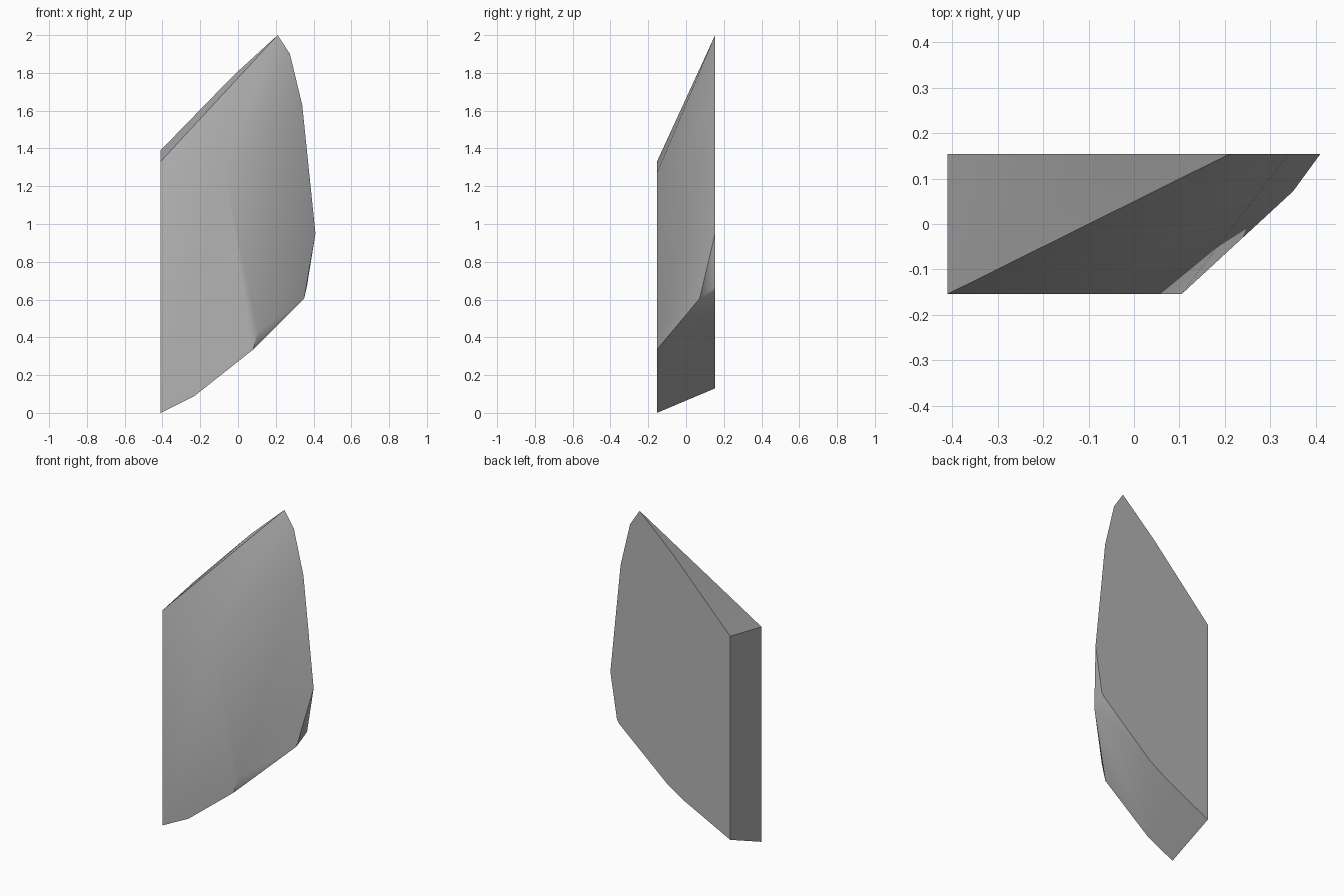
import bpy
import bmesh
from math import radians

if "Cube" in bpy.data.objects:
    bpy.data.objects.remove(bpy.data.objects["Cube"], do_unlink=True)

HALF_DEPTH = 0.154

# Outlines (x, z) of the flat front and the flat back of the shard
front_outline = [(-0.41, 0), (-0.23, 0.09), (0.08, 0.335), (0.105, 0.43),
                 (-0.07, 1.27), (-0.41, 1.33)]
back_outline = [(-0.41, 0.13), (-0.1, 0.285), (0.02, 0.36), (0.35, 0.645),
                (0.365, 0.67), (0.41, 0.95), (0.34, 1.63), (0.275, 1.9),
                (0.21, 2), (-0.02, 1.79), (-0.41, 1.39)]
# Chipped corner on the lower right
chip_corner = (0.35, 0.072, 0.605)


def stone_material(name, value):
    mat = bpy.data.materials.new(name)
    mat.use_nodes = True
    colour = (value, value, value, 1)
    mat.diffuse_color = colour
    mat.node_tree.nodes["Principled BSDF"].inputs["Base Color"].default_value = colour
    return mat


# Stretch a skin around the outlines
bm = bmesh.new()
for outline, y in ((front_outline, -HALF_DEPTH), (back_outline, HALF_DEPTH)):
    for x, z in outline:
        bm.verts.new((x, y, z))
bm.verts.new(chip_corner)
hull = bmesh.ops.convex_hull(bm, input=bm.verts)
loose = {g for g in hull["geom_interior"] + hull["geom_unused"]
         if isinstance(g, bmesh.types.BMVert)}
bmesh.ops.delete(bm, geom=list(loose), context="VERTS")

# Merge coplanar triangles into clean facets
bmesh.ops.dissolve_limit(bm, angle_limit=radians(1), verts=bm.verts, edges=bm.edges)
bmesh.ops.recalc_face_normals(bm, faces=bm.faces)
mesh = bpy.data.meshes.new("rock_shard")
bm.to_mesh(mesh)
bm.free()

shard = bpy.data.objects.new("rock_shard", mesh)
bpy.context.collection.objects.link(shard)
mesh.materials.append(stone_material("grey_stone", 0.45))

# Soft facets, crisp main edges
bpy.ops.object.select_all(action="DESELECT")
shard.select_set(True)
bpy.context.view_layer.objects.active = shard
bpy.ops.object.shade_smooth_by_angle(angle=radians(40))
